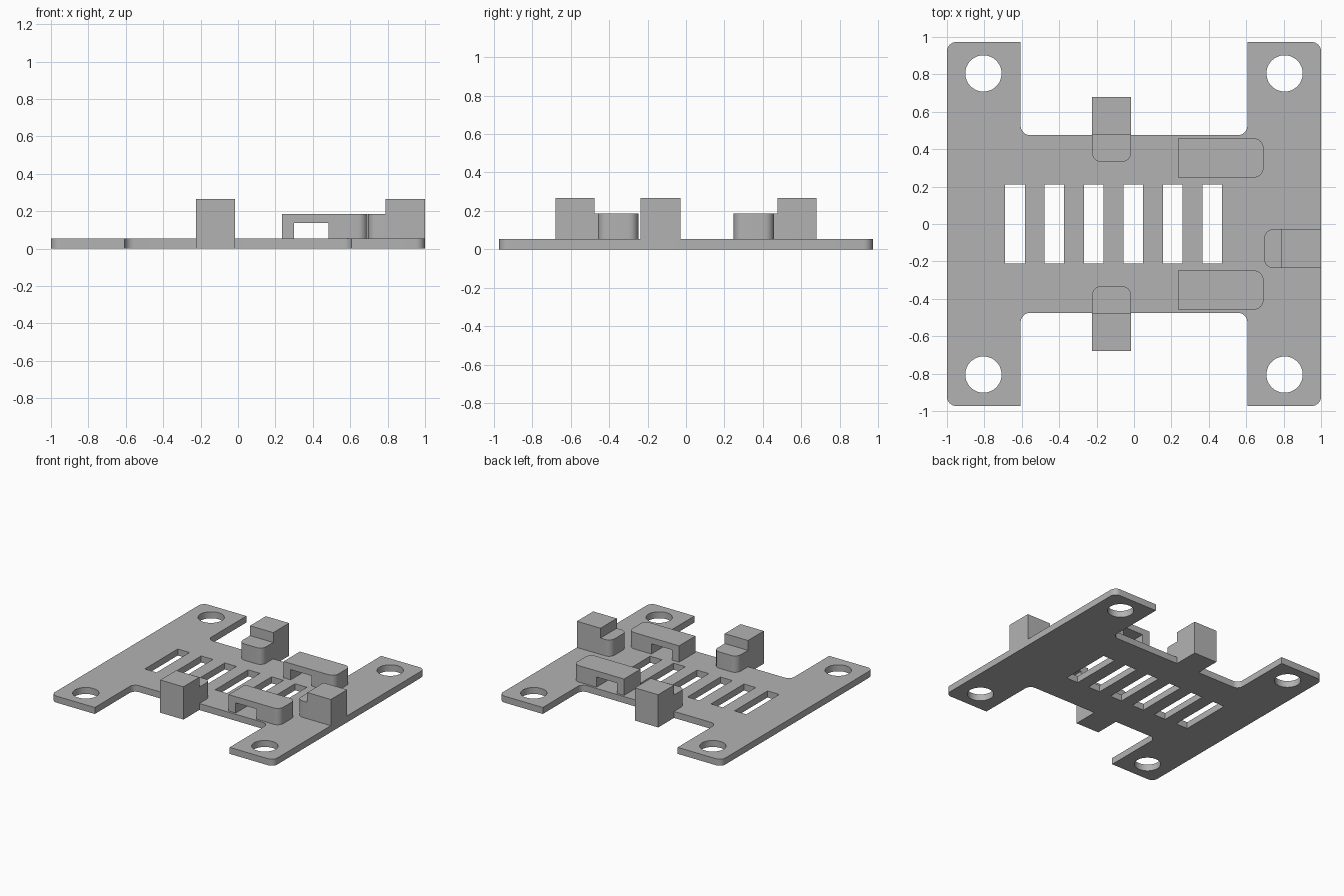
import bpy
import bmesh
from math import cos, sin, pi, radians
from mathutils import Matrix, Vector

cube = bpy.data.objects.get("Cube")
if cube:
    bpy.data.objects.remove(cube, do_unlink=True)

PLATE_H = 0.053
STEP_H = 0.186
CLIP_H = 0.266
CLIP_W = 0.209
ROUND = 0.05

grey = bpy.data.materials.new("plain grey")
grey.use_nodes = True
GREY = (0.45, 0.45, 0.45, 1)
grey.diffuse_color = GREY
grey.node_tree.nodes["Principled BSDF"].inputs["Base Color"].default_value = GREY


def finish(name, bm):
    """Turn a bmesh into a named grey object with sharp edges kept."""
    bmesh.ops.recalc_face_normals(bm, faces=bm.faces)
    mesh = bpy.data.meshes.new(name)
    bm.to_mesh(mesh)
    bm.free()
    mesh.materials.append(grey)
    obj = bpy.data.objects.new(name, mesh)
    bpy.context.collection.objects.link(obj)
    bpy.ops.object.select_all(action='DESELECT')
    obj.select_set(True)
    bpy.context.view_layer.objects.active = obj
    bpy.ops.object.shade_smooth_by_angle(angle=radians(30))
    return obj


def fillet(corners, steps=8):
    """Outline of right-angle corners (x, y, radius), rounded where radius > 0."""
    points = []
    for i, (x, y, r) in enumerate(corners):
        p = Vector((x, y))
        if not r:
            points.append(p)
            continue
        a = (Vector(corners[i - 1][:2]) - p).normalized()
        b = (Vector(corners[(i + 1) % len(corners)][:2]) - p).normalized()
        for k in range(steps + 1):
            t = pi / 2 * k / steps
            points.append(p + r * (a * (1 - sin(t)) + b * (1 - cos(t))))
    return points


def plate(name, loops, height):
    """Flat plate: first loop is the outline, the others are openings."""
    curve = bpy.data.curves.new(name, 'CURVE')
    curve.dimensions = '2D'
    curve.fill_mode = 'BOTH'
    curve.extrude = height / 2
    for loop in loops:
        spline = curve.splines.new('POLY')
        spline.points.add(len(loop) - 1)
        for point, p in zip(spline.points, loop):
            point.co = (p[0], p[1], 0, 1)
        spline.use_cyclic_u = True
    helper = bpy.data.objects.new(name + " outline", curve)
    bm = bmesh.new()
    bm.from_mesh(helper.to_mesh())
    helper.to_mesh_clear()
    bpy.data.objects.remove(helper)
    bpy.data.curves.remove(curve)
    bmesh.ops.remove_doubles(bm, verts=bm.verts, dist=0.0005)
    bmesh.ops.translate(bm, verts=bm.verts, vec=(0, 0, height / 2))
    return finish(name, bm)


def block(name, profile, location, angle):
    """Side profile (along, z) given width, with its far upright edges rounded."""
    bm = bmesh.new()
    face = bm.faces.new([bm.verts.new((u, -CLIP_W / 2, z)) for u, z in profile])
    side = bmesh.ops.extrude_face_region(bm, geom=[face])
    new = [g for g in side["geom"] if isinstance(g, bmesh.types.BMVert)]
    bmesh.ops.translate(bm, verts=new, vec=(0, CLIP_W, 0))
    far = max(u for u, z in profile)
    upright = [e for e in bm.edges
               if all(abs(v.co.x - far) < 1e-4 for v in e.verts)
               and abs(e.verts[0].co.z - e.verts[1].co.z) > 0.01]
    bmesh.ops.bevel(bm, geom=upright, offset=ROUND, offset_type='OFFSET',
                    segments=8, profile=0.5, affect='EDGES')
    bm.transform(Matrix.Translation((*location, 0)) @ Matrix.Rotation(radians(angle), 4, 'Z'))
    return finish(name, bm)


def clip_profile(step, end, bottom):
    """Tall outer post with a lower step resting on the plate."""
    foot = [(0, bottom), (step, bottom)]
    if bottom < PLATE_H:
        foot.append((step, PLATE_H))
    return foot + [(end, PLATE_H), (end, STEP_H), (step, STEP_H), (step, CLIP_H), (0, CLIP_H)]


# Base plate: H outline, one quarter mirrored into four
quarter = [(1, 0.973, ROUND), (0.606, 0.973, 0), (0.606, 0.475, ROUND)]
outline = []
for sx, sy in ((1, 1), (-1, 1), (-1, -1), (1, -1)):
    corners = [(sx * x, sy * y, r) for x, y, r in quarter]
    outline += corners if sx * sy > 0 else corners[::-1]
loops = [fillet(outline)]

# Screw holes in the four arms
for sx in (1, -1):
    for sy in (1, -1):
        loops.append([(sx * 0.805 + 0.097 * cos(2 * pi * k / 48),
                       sy * 0.805 + 0.097 * sin(2 * pi * k / 48)) for k in range(48)])

# Row of six vent slots
for i in range(6):
    x = -0.637 + 0.211 * i
    loops.append([(x + a * 0.053, b * 0.212) for a, b in ((-1, -1), (1, -1), (1, 1), (-1, 1))])
plate("base_plate", loops, PLATE_H)

# Stepped clips at the front, back and left edges
edge_clip = clip_profile(0.203, 0.346, 0)
block("front_clip", edge_clip, (-0.12, -0.678), 90)
block("back_clip", edge_clip, (-0.12, 0.678), -90)
block("left_clip", clip_profile(0.212, 0.304, PLATE_H), (1, -0.132), 180)

# Pair of bridges with a tie opening underneath
bridge = [(0.236, PLATE_H), (0.3, PLATE_H), (0.3, 0.136), (0.485, 0.136),
          (0.485, PLATE_H), (0.692, PLATE_H), (0.692, STEP_H), (0.236, STEP_H)]
block("front_bridge", bridge, (0, -0.353), 0)
block("back_bridge", bridge, (0, 0.353), 0)
